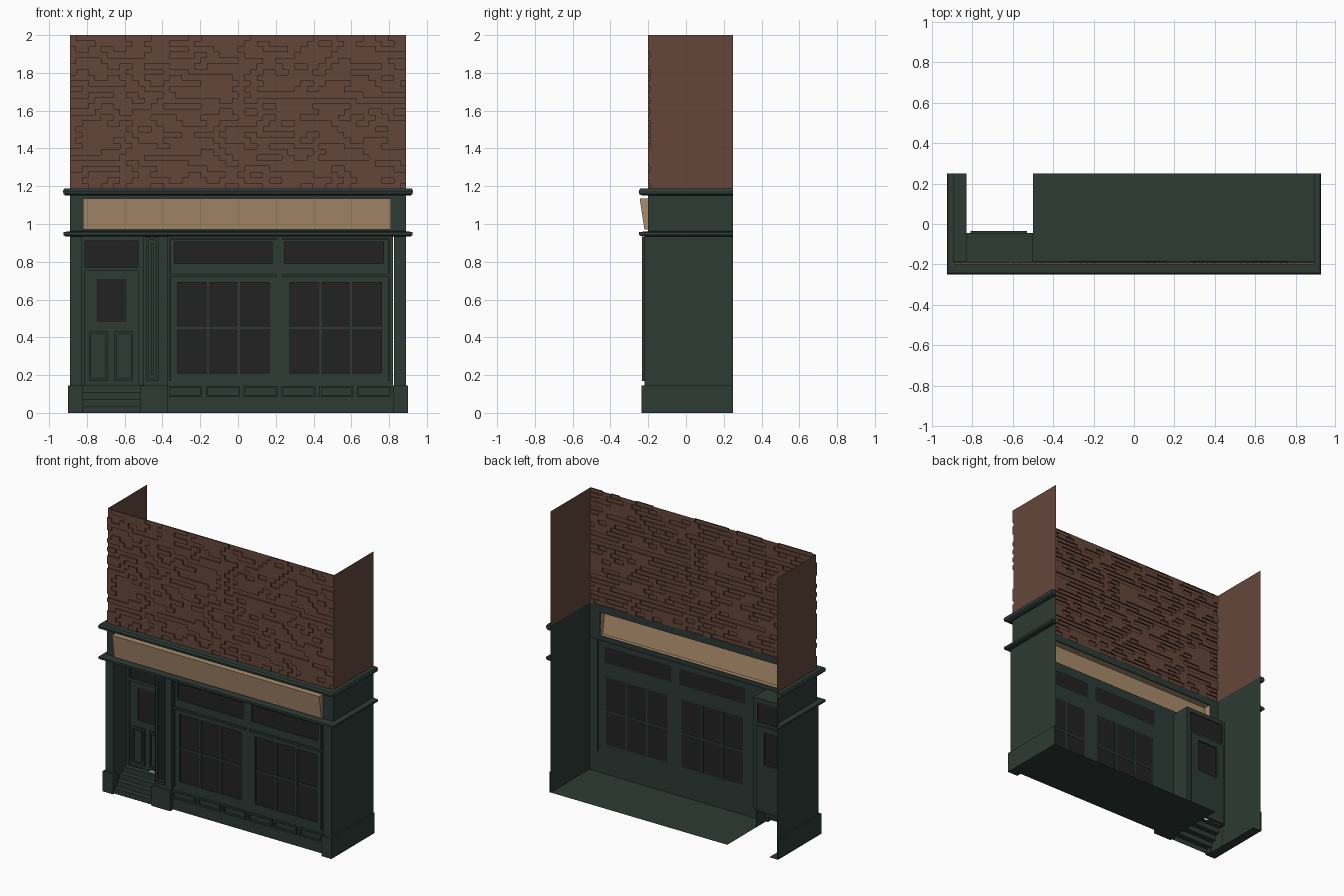
import bpy
import bmesh
import random

random.seed(7)
starter = bpy.data.objects.get("Cube")
if starter:
    bpy.data.objects.remove(starter, do_unlink=True)


def make_material(name, red, green, blue):
    material = bpy.data.materials.new(name)
    material.use_nodes = True
    colour = (red, green, blue, 1)
    material.diffuse_color = colour
    material.node_tree.nodes["Principled BSDF"].inputs["Base Color"].default_value = colour
    return material


GREEN = make_material("dark green paint", .026, .043, .035)
BRICK = make_material("red brown brick", .13, .062, .043)
TAN = make_material("tan sign board", .4, .26, .15)
GLASS = make_material("dark glass", .016, .016, .016)

# Main planes of the building
SIDE, BACK, FACE, INNER = .89, .25, -.2, -.185
PILASTER, PLINTH, DOOR = -.22, -.235, -.07
PLINTH_TOP, WALL_TOP, BRICK_BASE, TOP = .145, .94, 1.185, 2
ALCOVE_LEFT, ALCOVE_RIGHT, BAY_LEFT, BAY_RIGHT = -.83, -.5, -.37, .82


def finish(name, bm, material, fix_normals=True):
    if fix_normals:
        bmesh.ops.recalc_face_normals(bm, faces=bm.faces)
    mesh = bpy.data.meshes.new(name)
    bm.to_mesh(mesh)
    bm.free()
    mesh.materials.append(material)
    obj = bpy.data.objects.new(name, mesh)
    bpy.context.collection.objects.link(obj)
    return obj


def add_box(bm, x0, x1, y0, y1, z0, z1):
    low = [bm.verts.new((x, y, z0)) for x, y in ((x0, y0), (x1, y0), (x1, y1), (x0, y1))]
    bottom = bm.faces.new(low)
    top = bmesh.ops.extrude_face_region(bm, geom=[bottom], use_keep_orig=True)["geom"]
    for item in top:
        if isinstance(item, bmesh.types.BMVert):
            item.co.z = z1


def boxes(name, material, items):
    bm = bmesh.new()
    for item in items:
        add_box(bm, *item)
    return finish(name, bm, material)


def sheet(name, material, polygons):
    bm = bmesh.new()
    for polygon in polygons:
        bm.faces.new([bm.verts.new(p) for p in polygon])
    bmesh.ops.remove_doubles(bm, verts=bm.verts, dist=.0001)
    return finish(name, bm, material)


def frame(x0, x1, z0, z1, width, y0, y1):
    """Four bars around a rectangle."""
    return [(x0, x0 + width, y0, y1, z0, z1), (x1 - width, x1, y0, y1, z0, z1),
            (x0 + width, x1 - width, y0, y1, z0, z0 + width),
            (x0 + width, x1 - width, y0, y1, z1 - width, z1)]


def floor_plate(x0, x1, y0, y1, z):
    return [(x0, y0, z), (x1, y0, z), (x1, y1, z), (x0, y1, z)]


def cornice(name, profile):
    """Sweep a moulding around the front and both sides."""
    bm = bmesh.new()
    rings = []
    for side, at_back in ((-1, True), (-1, False), (1, False), (1, True)):
        rings.append([bm.verts.new((side * (SIDE + out), BACK if at_back else FACE - out * 1.4, z))
                      for out, z in profile])
    count = len(profile)
    for a, b in zip(rings, rings[1:]):
        for i in range(count):
            j = (i + 1) % count
            bm.faces.new((a[i], a[j], b[j], b[i]))
    bm.faces.new(rings[0])
    bm.faces.new(rings[-1])
    return finish(name, bm, GREEN)


# Brick front: runs of proud bricks stand out from the flat courses
ROWS, BRICK_WIDTH, FLAT, PROUD = 27, .066, -.19, -.2
bm = bmesh.new()
course = (TOP - BRICK_BASE) / ROWS
for row in range(ROWS):
    z0 = BRICK_BASE + row * course
    z1 = z0 + course
    joints = [-SIDE]
    x = -SIDE + BRICK_WIDTH * (1 if row % 2 else .5)
    while x < SIDE - .01:
        joints.append(x)
        x += BRICK_WIDTH
    joints.append(SIDE)
    runs = []
    for a, b in zip(joints, joints[1:]):
        raised = random.random() < .5
        if runs and runs[-1][2] == raised:
            runs[-1][1] = b
        else:
            runs.append([a, b, raised])
    for a, b, raised in runs:
        y = PROUD if raised else FLAT
        loop = ((a, z0), (b, z0), (b, z1), (a, z1))
        front = [bm.verts.new((px, y, pz)) for px, pz in loop]
        bm.faces.new(front)
        if raised:
            rear = [bm.verts.new((px, FLAT, pz)) for px, pz in loop]
            for i in range(4):
                j = (i + 1) % 4
                bm.faces.new((front[j], front[i], rear[i], rear[j]))
finish("brick_front", bm, BRICK, False)

# Thin side walls
for label, side in (("right", -1), ("left", 1)):
    x = side * SIDE
    for part, material, y, z0, z1 in (("brick", BRICK, FLAT, BRICK_BASE, TOP),
                                      ("frieze", GREEN, FACE, WALL_TOP, BRICK_BASE),
                                      ("shop", GREEN, PILASTER, 0, WALL_TOP)):
        sheet(f"{label}_{part}_side_wall", material,
              [[(x, y, z0), (x, BACK, z0), (x, BACK, z1), (x, y, z1)]])
    a, b = sorted((x, side * .9))
    inner, outer = sorted((side * .82, side * .9))
    boxes(f"{label}_plinth", GREEN, [(a, b, PLINTH, BACK, 0, PLINTH_TOP),
                                     (inner, outer, PLINTH, INNER, 0, PLINTH_TOP)])
    inner, outer = sorted((side * .825, x))
    boxes(f"{label}_pilaster", GREEN, [(inner, outer, PILASTER, INNER, PLINTH_TOP, WALL_TOP)])

# Cornices above and below the sign
cornice("upper_cornice", [(0, 1.15), (.022, 1.15), (.034, 1.158), (.036, 1.175), (.03, 1.187), (0, 1.187)])
cornice("lower_cornice", [(0, .935), (.026, .935), (.035, .942), (.035, .957), (0, .962)])

# Frieze around the sign opening
boxes("frieze_frame", GREEN, [(-SIDE, SIDE, FACE, FLAT, WALL_TOP, .97),
                              (-SIDE, SIDE, FACE, FLAT, 1.135, BRICK_BASE),
                              (-SIDE, -.82, FACE, FLAT, .97, 1.135),
                              (.81, SIDE, FACE, FLAT, .97, 1.135)])

# Sloping sign, open at the rear
end_profile = [(FLAT, .97), (PILASTER, .97), (-.245, 1.135), (FLAT, 1.135)]
left_end, right_end = ([(x, y, z) for y, z in end_profile] for x in (-.82, .81))
sheet("sign_board", TAN, [left_end, right_end] +
      [[left_end[i], right_end[i], right_end[i + 1], left_end[i + 1]] for i in range(3)])

# Floor with a gap behind the doorway
sheet("floor", GREEN, [floor_plate(ALCOVE_RIGHT, SIDE, FACE, BACK, 0)])
sheet("floor_strip", GREEN, [floor_plate(-SIDE, ALCOVE_LEFT, PLINTH, BACK, 0)])

# Door alcove: cheeks, ceiling and steps
sheet("alcove_cheeks", GREEN, [[(x, FACE, 0), (x, DOOR, 0), (x, DOOR, WALL_TOP), (x, FACE, WALL_TOP)]
                               for x in (ALCOVE_LEFT, ALCOVE_RIGHT)])
sheet("alcove_ceiling", GREEN, [floor_plate(ALCOVE_LEFT, ALCOVE_RIGHT, FACE, DOOR, WALL_TOP)])
steps = []
RISE, GOING = .037, .038
for i in range(4):
    y, z = PILASTER + i * GOING, i * RISE
    rear = DOOR if i == 3 else y + GOING
    steps.append([(ALCOVE_LEFT, y, z), (ALCOVE_RIGHT, y, z),
                  (ALCOVE_RIGHT, y, z + RISE), (ALCOVE_LEFT, y, z + RISE)])
    steps.append(floor_plate(ALCOVE_LEFT, ALCOVE_RIGHT, y, rear, z + RISE))
sheet("door_steps", GREEN, steps)

# Door, its frame and the light over it
LEAF = -.055
boxes("door_frame", GREEN, [(ALCOVE_LEFT, -.81, DOOR, -.045, PLINTH_TOP, WALL_TOP),
                            (-.53, ALCOVE_RIGHT, DOOR, -.045, PLINTH_TOP, WALL_TOP),
                            (-.81, -.53, DOOR, -.045, .75, .77),
                            (-.81, -.53, DOOR, -.045, .91, WALL_TOP)])
boxes("door_leaf", GREEN, [(-.81, -.75, LEAF, -.035, PLINTH_TOP, .75),
                           (-.59, -.53, LEAF, -.035, PLINTH_TOP, .75),
                           (-.75, -.59, LEAF, -.035, PLINTH_TOP, .48),
                           (-.75, -.59, LEAF, -.035, .71, .75)])
boxes("door_glass", GLASS, [(-.75, -.59, -.05, -.045, .48, .71),
                            (-.81, -.53, -.06, -.052, .77, .91)])
door_panels = []
for x in (-.79, -.655):
    door_panels += frame(x, x + .1, .17, .43, .012, LEAF - .012, LEAF)
    door_panels.append((x + .025, x + .075, LEAF - .007, LEAF, .195, .405))
boxes("door_panels", GREEN, door_panels)

# Pillar between door and windows
boxes("pillar", GREEN, [(ALCOVE_RIGHT, BAY_LEFT, PILASTER, INNER, PLINTH_TOP, WALL_TOP),
                        (-.515, BAY_LEFT, PLINTH, INNER, 0, PLINTH_TOP)])
boxes("pillar_moulding", GREEN, frame(-.485, -.42, .17, .93, .014, -.232, PILASTER) +
      [(-.458, -.447, -.228, PILASTER, .2, .9)])

# Shop window woodwork
bars = [(BAY_LEFT, BAY_RIGHT, FACE, INNER, z0, z1)
        for z0, z1 in ((PLINTH_TOP, .21), (.69, .79), (.905, WALL_TOP))]
bars += [(x0, x1, FACE, INNER, .21, .69) for x0, x1 in ((BAY_LEFT, -.32), (.165, .275), (.76, BAY_RIGHT))]
bars += [(x0, x1, FACE, INNER, .79, .905) for x0, x1 in ((BAY_LEFT, -.335), (.18, .245), (.77, BAY_RIGHT))]
boxes("window_frame", GREEN, bars)

# Glass, glazing bars and edge mouldings
panes, muntins = [], []
for x0, x1, t0, t1 in ((-.32, .165, -.335, .18), (.275, .76, .245, .77)):
    panes += [(x0, x1, -.192, INNER, .21, .69), (t0, t1, -.192, INNER, .79, .905)]
    for i in (1, 2):
        x = x0 + (x1 - x0) * i / 3
        muntins.append((x - .006, x + .006, -.198, -.182, .21, .69))
    muntins.append((x0, x1, -.197, -.183, .444, .456))
boxes("window_glass", GLASS, panes)
boxes("glazing_bars", GREEN, muntins)
MOULD = -.212
boxes("window_mouldings", GREEN, [
    item for x0, x1, edge in ((-.365, .205, -.365), (.235, .805, .795)) for item in (
        (x0, x1, MOULD, FACE, .722, .735), (x0, x1, MOULD, FACE, .915, .925),
        (edge, edge + .01, MOULD, FACE, .17, .722), (edge, edge + .01, MOULD, FACE, .735, .915))])

# Stall riser with a row of panels
boxes("stall_riser", GREEN, [(BAY_LEFT, BAY_RIGHT, FACE, INNER, 0, PLINTH_TOP)])
riser_panels = []
for i in range(6):
    x = BAY_LEFT + i * .2
    riser_panels += frame(x, x + .18, .085, .143, .011, -.214, FACE)
boxes("riser_panels", GREEN, riser_panels)
